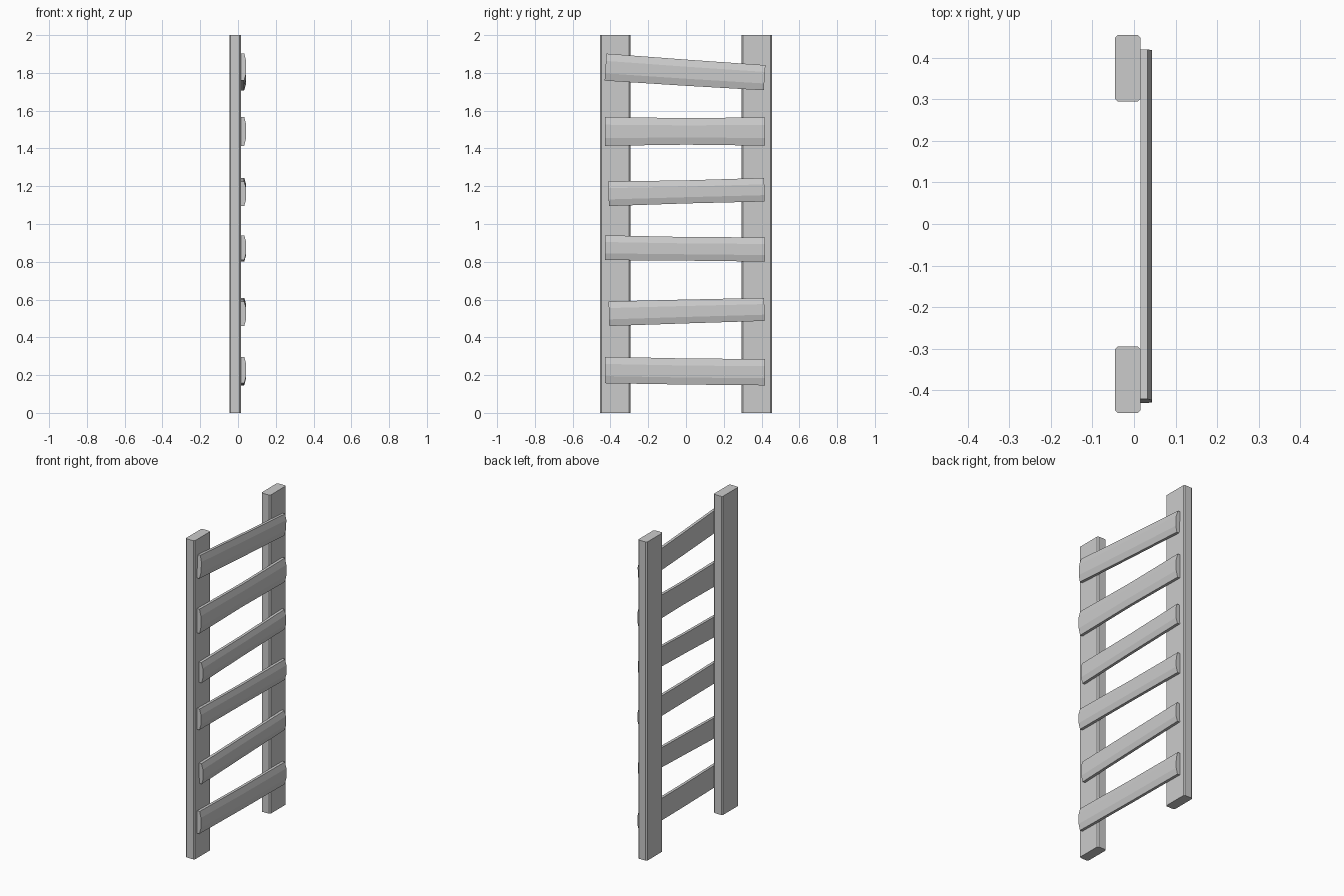
import bpy, bmesh

if "Cube" in bpy.data.objects:
    bpy.data.objects.remove(bpy.data.objects["Cube"])


def make_object(name, bm):
    bmesh.ops.recalc_face_normals(bm, faces=bm.faces)
    mesh = bpy.data.meshes.new(name)
    bm.to_mesh(mesh)
    bm.free()
    ob = bpy.data.objects.new(name, mesh)
    bpy.context.collection.objects.link(ob)
    return ob


def loft(name, sections):
    """Join matching rings of points into a closed solid."""
    bm = bmesh.new()
    rings = [[bm.verts.new(p) for p in s] for s in sections]
    n = len(rings[0])
    for a, b in zip(rings, rings[1:]):
        for i in range(n):
            j = (i + 1) % n
            bm.faces.new((a[i], a[j], b[j], b[i]))
    bm.faces.new(rings[0])
    bm.faces.new(rings[-1])
    return make_object(name, bm)


# Upright rails: planks with chamfered long edges
def rail(name, yc):
    xc, hx, hy, c = -0.015, 0.031, 0.08, 0.007
    ring = [(hx, hy - c), (hx - c, hy), (c - hx, hy), (-hx, hy - c),
            (-hx, c - hy), (c - hx, -hy), (hx - c, -hy), (hx, c - hy)]
    loft(name, [[(xc + x, yc + y, z) for x, y in ring] for z in (0, 2)])


rail("left_rail", -0.375)
rail("right_rail", 0.375)


# Crooked rungs: flat backs, chamfered fronts, three sections each
X_BACK, X_EDGE, X_FRONT = 0.0155, 0.033, 0.043


def rung(name, y0, y1, *heights):
    pairs = list(zip(heights[::2], heights[1::2]))
    slope = (sum(pairs[2]) - sum(pairs[0])) / 2 / (y1 - y0)
    sections = []
    for y, (top, bot) in zip((y0, 0, y1), pairs):
        mid, h = (top + bot) / 2, top - bot
        ring = [(X_BACK, top), (X_EDGE, top), (X_FRONT, top - 0.27 * h),
                (X_FRONT, bot + 0.27 * h), (X_EDGE, bot), (X_BACK, bot)]
        sections.append([(x, y - slope * (z - mid), z) for x, z in ring])
    loft(name, sections)


# left y, right y, then top and bottom at left, middle and right
RUNGS = [
    (-0.429, 0.418, 0.297, 0.157, 0.288, 0.150, 0.285, 0.146),
    (-0.408, 0.415, 0.590, 0.460, 0.600, 0.474, 0.609, 0.487),
    (-0.429, 0.418, 0.940, 0.809, 0.931, 0.806, 0.929, 0.801),
    (-0.410, 0.415, 1.225, 1.095, 1.231, 1.109, 1.244, 1.119),
    (-0.429, 0.418, 1.567, 1.414, 1.560, 1.420, 1.565, 1.415),
    (-0.426, 0.416, 1.902, 1.759, 1.870, 1.732, 1.841, 1.708),
]
for i, data in enumerate(RUNGS):
    rung(f"rung_{i + 1}", *data)
